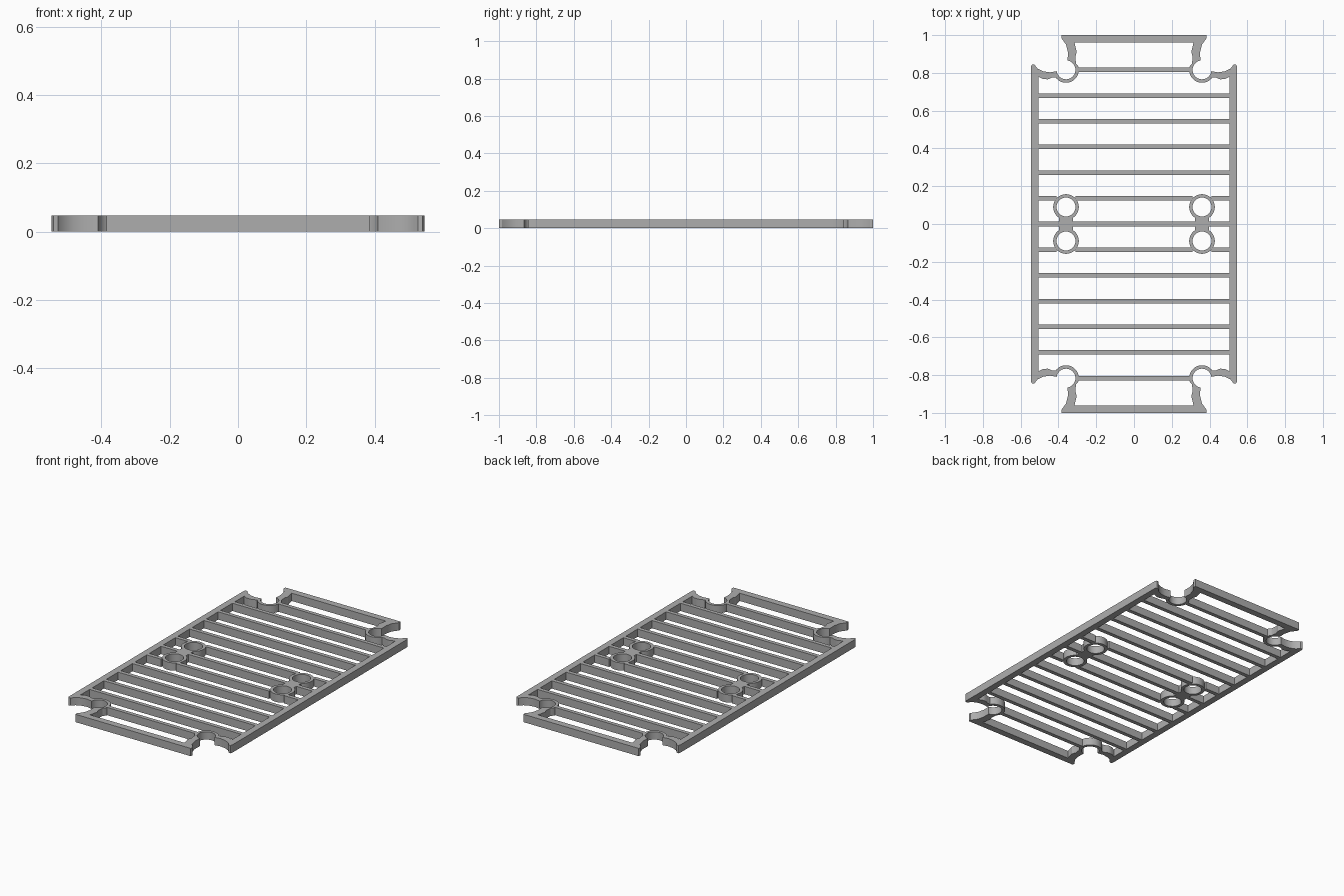
import bpy, bmesh
from math import cos, sin, radians

cube = bpy.data.objects.get("Cube")
if cube:
    bpy.data.objects.remove(cube)

HEIGHT = 0.047
RAIL_IN, RAIL_OUT = 0.505, 0.545
BAR = 0.024          # slat thickness
PITCH = 0.136        # slat spacing
PX, PY = 0.36, 0.09  # mounting ring centre
HOLE, RING = 0.05, 0.068

grey = bpy.data.materials.new("plain grey")
grey.use_nodes = True
colour = (0.42, 0.42, 0.42, 1)
grey.diffuse_color = colour
grey.node_tree.nodes["Principled BSDF"].inputs["Base Color"].default_value = colour


def arc(cx, cy, r, a0, a1, n):
    return [(cx + r * cos(radians(a0 + (a1 - a0) * i / n)),
             cy + r * sin(radians(a0 + (a1 - a0) * i / n))) for i in range(n + 1)]


def rect(x0, x1, y0, y1):
    return [(x0, y0), (x1, y0), (x1, y1), (x0, y1)]


def finish(name, bm):
    bmesh.ops.recalc_face_normals(bm, faces=bm.faces)
    mesh = bpy.data.meshes.new(name)
    bm.to_mesh(mesh)
    bm.free()
    mesh.materials.append(grey)
    obj = bpy.data.objects.new(name, mesh)
    bpy.context.collection.objects.link(obj)
    bpy.ops.object.select_all(action='DESELECT')
    obj.select_set(True)
    bpy.context.view_layer.objects.active = obj
    bpy.ops.object.shade_smooth_by_angle(angle=radians(30))
    return obj


def plate(name, outlines):
    """Flat outlines raised to the full height, joined as one part."""
    bm = bmesh.new()
    for pts in outlines:
        low = [bm.verts.new((x, y, 0)) for x, y in pts]
        top = [bm.verts.new((x, y, HEIGHT)) for x, y in pts]
        bm.faces.new(low)
        bm.faces.new(top)
        for i in range(len(pts)):
            j = (i + 1) % len(pts)
            bm.faces.new((low[i], low[j], top[j], top[i]))
    return finish(name, bm)


def ring(name, cx, cy):
    """Round collar with an open hole."""
    bm = bmesh.new()
    n = 32
    loops = [[bm.verts.new((x, y, z)) for x, y in arc(cx, cy, r, 0, 360, n)[:n]]
             for r, z in ((RING, 0), (RING, HEIGHT), (HOLE, HEIGHT), (HOLE, 0))]
    for k in range(4):
        a, b = loops[k], loops[(k + 1) % 4]
        for i in range(n):
            j = (i + 1) % n
            bm.faces.new((a[i], a[j], b[j], b[i]))
    return finish(name, bm)


# Side rails and end bars
plate("left_rail", [rect(RAIL_IN, RAIL_OUT, -0.78, 0.78)])
plate("right_rail", [rect(-RAIL_OUT, -RAIL_IN, -0.78, 0.78)])
plate("back_end_bar", [rect(-0.315, 0.315, 0.96, 1.0)])
plate("front_end_bar", [rect(-0.315, 0.315, -1.0, -0.96)])

# Cross slats, broken where they meet the collars
for k in range(-6, 7):
    y = k * PITCH
    if abs(k) == 6:
        spans = [(-0.293, 0.293)]
    elif abs(k) <= 1:
        gap = 0.035 if k == 0 else 0.05
        spans = [(-RAIL_IN, -PX - gap), (-PX + gap, PX - gap), (PX + gap, RAIL_IN)]
    else:
        spans = [(-RAIL_IN, RAIL_IN)]
    plate(f"slat_{k + 7}", [rect(a, b, y - BAR / 2, y + BAR / 2) for a, b in spans])

# Corner brackets: two curved arms around an open socket
cy = 0.816
corner = [(RAIL_IN, 0.78), (RAIL_OUT, 0.78), (RAIL_OUT, 0.835), (0.54, 0.845),
          (0.527, 0.843), (0.51, 0.822), (0.48, 0.808), (0.445, 0.803)]
corner += arc(PX, cy, HOLE, -8, -260, 24)
corner += [(0.35, 0.91), (0.36, 0.95), (0.385, 0.985), (0.385, 1.0),
           (0.315, 1.0), (0.315, 0.96), (0.303, 0.91), (0.311, 0.885), (0.307, 0.85)]
corner += arc(PX, cy, RING, 165, 325, 20)
corner += [(0.435, 0.775), (0.455, 0.766), (0.48, 0.767)]
for sx, side in ((1, "left"), (-1, "right")):
    for sy, end in ((1, "back"), (-1, "front")):
        plate(f"{end}_{side}_corner", [[(sx * x, sy * y) for x, y in corner]])
        ring(f"{end}_{side}_mount_ring", sx * PX, sy * PY)
    # Web joining each pair of mounting rings
    neck = [(-0.037, -0.033), (0, -0.024), (0.037, -0.033),
            (0.037, 0.033), (0, 0.024), (-0.037, 0.033)]
    plate(f"{side}_mount_web", [[(sx * PX + x, y) for x, y in neck]])
